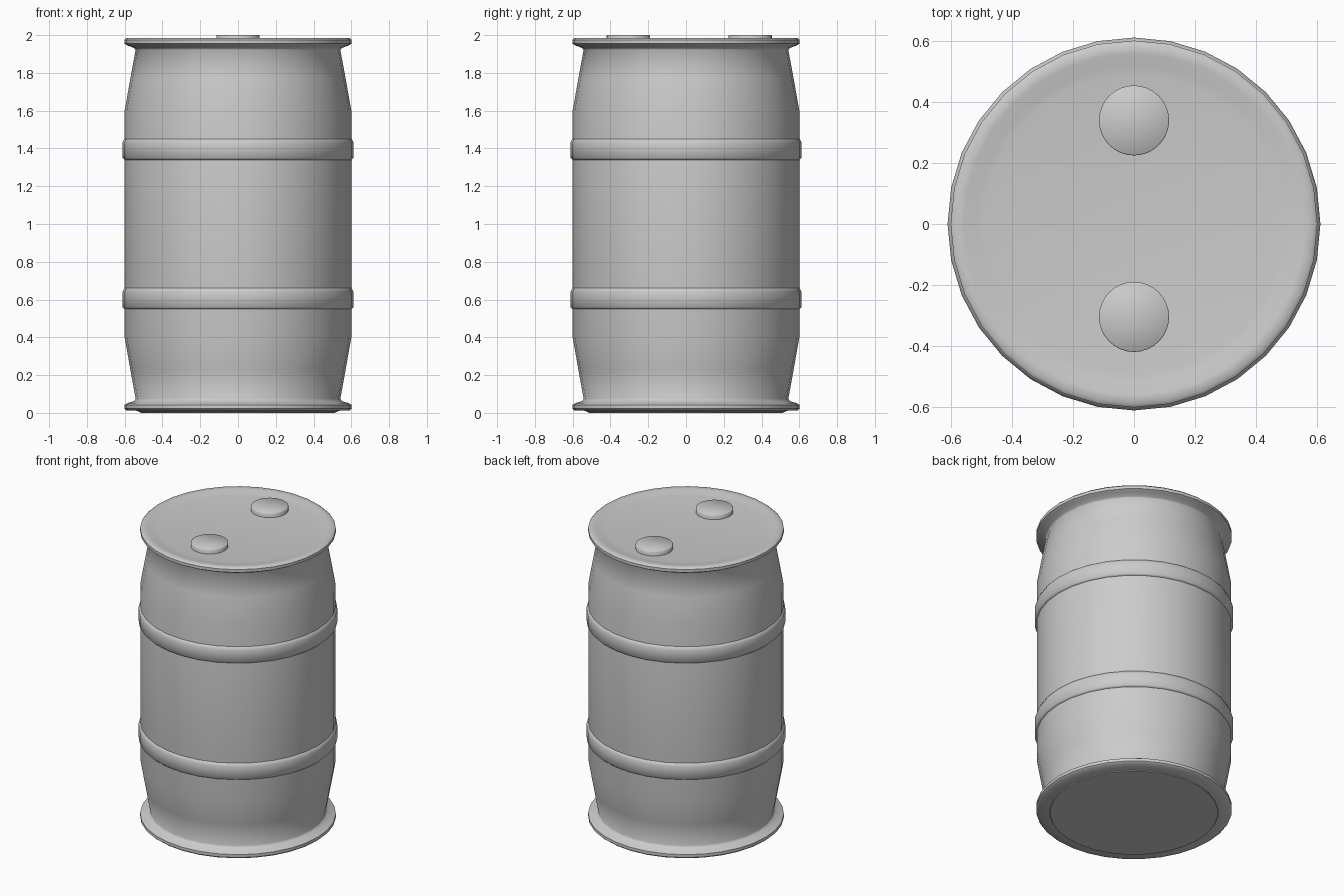
import bpy, bmesh
from math import cos, sin, tau, radians

if "Cube" in bpy.data.objects:
    bpy.data.objects.remove(bpy.data.objects["Cube"])


def lathe(name, profile, sides=32, center=(0, 0), closed=False):
    """Spin (radius, z) points about z; radius 0 closes to a pole."""
    bm = bmesh.new()
    rings = []
    for r, z in profile:
        if r == 0:
            rings.append([bm.verts.new((center[0], center[1], z))] * sides)
        else:
            rings.append([bm.verts.new((center[0] + r * cos(tau * i / sides),
                                        center[1] + r * sin(tau * i / sides), z))
                          for i in range(sides)])
    pairs = list(zip(rings, rings[1:]))
    if closed:
        pairs.append((rings[-1], rings[0]))
    for a, b in pairs:
        for i in range(sides):
            j = (i + 1) % sides
            bm.faces.new(list(dict.fromkeys((a[i], a[j], b[j], b[i]))))
    bmesh.ops.recalc_face_normals(bm, faces=bm.faces)
    mesh = bpy.data.meshes.new(name)
    bm.to_mesh(mesh)
    bm.free()
    ob = bpy.data.objects.new(name, mesh)
    bpy.context.collection.objects.link(ob)
    bpy.ops.object.select_all(action='DESELECT')
    ob.select_set(True)
    bpy.context.view_layer.objects.active = ob
    bpy.ops.object.shade_smooth_by_angle(angle=radians(50))
    return ob


# Barrel body: flared rims, tapered ends, slightly sunken lid
lathe("barrel_body", [
    (0, 0.005), (0.52, 0.005), (0.54, 0.012), (0.59, 0.012), (0.602, 0.022),
    (0.602, 0.042), (0.585, 0.052), (0.55, 0.062), (0.542, 0.075),
    (0.57, 0.23), (0.6, 0.4), (0.6, 1.6), (0.57, 1.77), (0.542, 1.922),
    (0.55, 1.932), (0.585, 1.945), (0.602, 1.955), (0.602, 1.975),
    (0.59, 1.985), (0.56, 1.982), (0.52, 1.974), (0.49, 1.97), (0, 1.97)])

# Foot plate under the barrel
lathe("bottom_plate", [(0, 0), (0.515, 0), (0.52, 0.008), (0, 0.008)])

# Hoops around the middle
for label, z in (("lower", 0.56), ("upper", 1.35)):
    lathe(label + "_hoop", [(0.59, z - 0.012), (0.602, z - 0.01), (0.612, z),
                            (0.612, z + 0.08), (0.602, z + 0.1),
                            (0.59, z + 0.105)], closed=True)

# Bung caps on the lid
for label, y in (("front", -0.305), ("back", 0.34)):
    lathe(label + "_cap", [(0, 1.96), (0.115, 1.96), (0.115, 1.997),
                           (0.112, 2.0), (0, 2.0)], center=(0, y))
